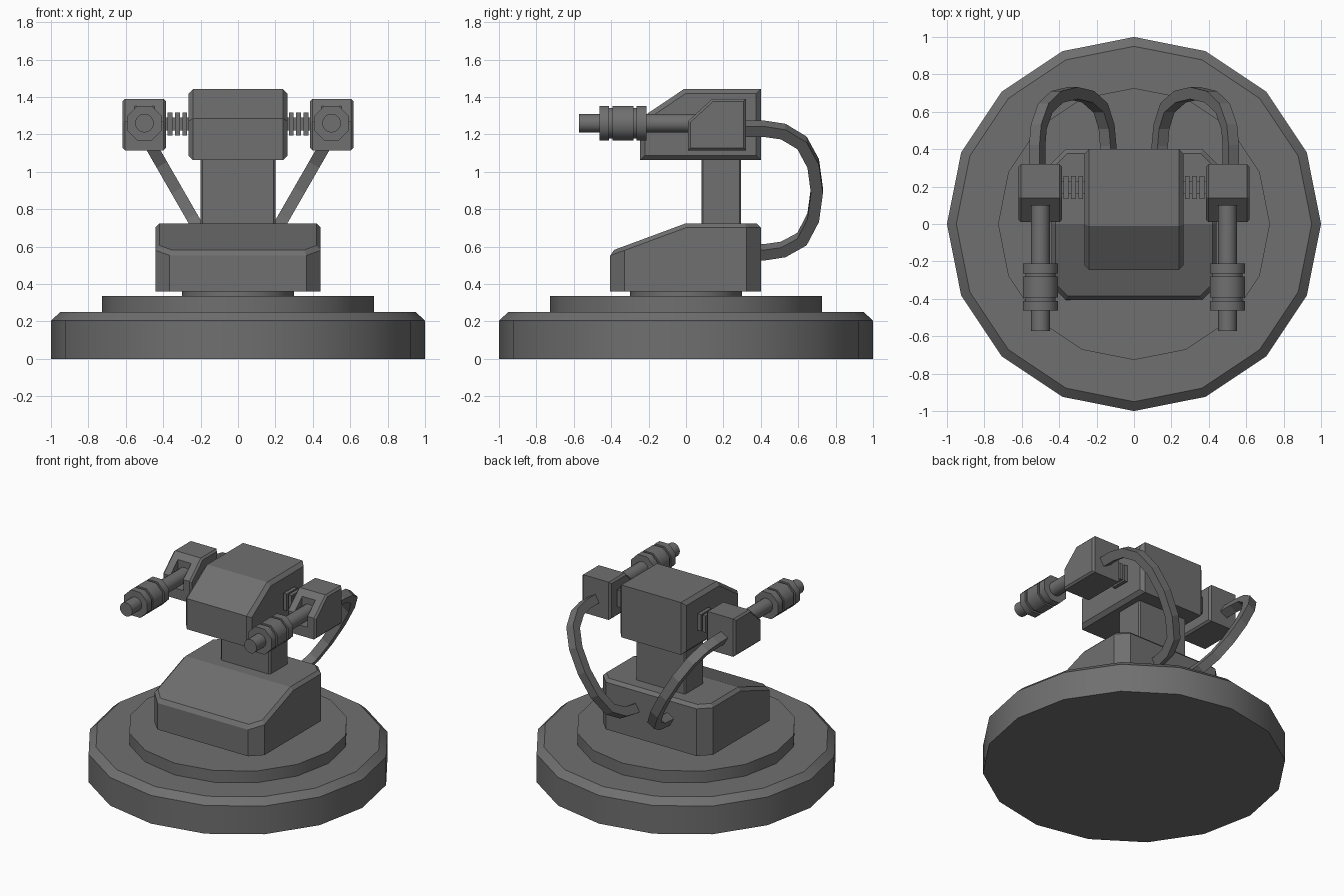
import bpy, bmesh
from math import sin, cos, pi
from mathutils import Matrix, Vector

if "Cube" in bpy.data.objects:
    bpy.data.objects.remove(bpy.data.objects["Cube"])

dark = bpy.data.materials.new("dark_metal")
dark.diffuse_color = (0.16, 0.16, 0.16, 1)
dark.use_nodes = True
dark.node_tree.nodes["Principled BSDF"].inputs["Base Color"].default_value = dark.diffuse_color


def finish(bm, name, mirror=False, smooth=0):
    bmesh.ops.recalc_face_normals(bm, faces=bm.faces)
    me = bpy.data.meshes.new(name)
    bm.to_mesh(me)
    bm.free()
    me.materials.append(dark)
    ob = bpy.data.objects.new(name, me)
    bpy.context.collection.objects.link(ob)
    if smooth:
        bpy.ops.object.select_all(action='DESELECT')
        ob.select_set(True)
        bpy.context.view_layer.objects.active = ob
        bpy.ops.object.shade_smooth_by_angle(angle=smooth)
    if mirror:
        ob.modifiers.new("mirror", 'MIRROR').use_mirror_merge = False
    return ob


def bevel(bm, test, width):
    bm.normal_update()
    bmesh.ops.bevel(bm, geom=[e for e in bm.edges if test(e)], offset=width,
                    segments=1, profile=0.5, affect='EDGES')
    bm.normal_update()


def prism(profile, x0, x1):
    """Side (y, z) profile extruded along x."""
    bm = bmesh.new()
    face = bm.faces.new([bm.verts.new((x0, y, z)) for y, z in profile])
    ext = bmesh.ops.extrude_face_region(bm, geom=[face], use_keep_orig=True)
    bmesh.ops.translate(bm, vec=(x1 - x0, 0, 0),
                        verts=[v for v in ext['geom'] if isinstance(v, bmesh.types.BMVert)])
    bmesh.ops.recalc_face_normals(bm, faces=bm.faces)
    return bm


def skin(rings):
    """Closed tube through equal rings of points."""
    bm = bmesh.new()
    rings = [[bm.verts.new(p) for p in ring] for ring in rings]
    n = len(rings[0])
    for a, b in zip(rings, rings[1:]):
        for i in range(n):
            j = (i + 1) % n
            bm.faces.new((a[i], a[j], b[j], b[i]))
    bm.faces.new(rings[0])
    bm.faces.new(rings[-1])
    return bm


def lathe(profile, sides, mat=Matrix(), phase=0.0):
    """(radius, height) profile turned about z, then moved by mat."""
    angles = [phase + 2 * pi * i / sides for i in range(sides)]
    return skin([[mat @ Vector((r * cos(a), r * sin(a), h)) for a in angles] for r, h in profile])


def rim(e):
    return any(abs(f.normal.x) > 0.9 for f in e.link_faces)


def upright(e):
    d = e.verts[0].co - e.verts[1].co
    return abs(d.x) + abs(d.y) < 1e-4


# Round stepped base with turntable neck
finish(lathe([(1, 0), (1, 0.205), (0.95, 0.25), (0.727, 0.25), (0.727, 0.335),
              (0.3, 0.335), (0.3, 0.37)], 16), "base", smooth=0.5)

# Wedge-fronted lower body
bm = prism([(-0.405, 0.36), (-0.405, 0.575), (0, 0.725), (0.4, 0.725), (0.4, 0.36)], -0.442, 0.442)
bevel(bm, upright, 0.077)
bevel(bm, lambda e: sum(f.normal.z > 0.5 for f in e.link_faces) == 1, 0.022)
finish(bm, "lower_body")

# Column
bm = prism([(0.082, 0.7), (0.082, 1.08), (0.295, 1.08), (0.295, 0.7)], -0.2, 0.2)
bevel(bm, upright, 0.01)
finish(bm, "column")

# Head
bm = prism([(-0.245, 1.062), (-0.245, 1.285), (-0.01, 1.443), (0.4, 1.443), (0.4, 1.062)], -0.265, 0.265)
bevel(bm, rim, 0.025)
finish(bm, "head")

# Gun housings, notched where the barrel enters
bm = prism([(0.01, 1.115), (0.01, 1.27), (0.14, 1.39), (0.32, 1.39), (0.32, 1.115)], 0.385, 0.617)
bevel(bm, rim, 0.013)
housing = finish(bm, "gun_housing")
cutter = finish(prism([(-0.1, 1.19), (-0.1, 1.5), (0.1, 1.5), (0.1, 1.19)], 0.447, 0.553), "notch_cutter")
cutter.hide_render = True
cutter.hide_viewport = True
cut = housing.modifiers.new("notch", 'BOOLEAN')
cut.operation = 'DIFFERENCE'
cut.solver = 'EXACT'
cut.object = cutter
housing.modifiers.new("mirror", 'MIRROR').use_mirror_merge = False

# Barrels and ribbed cooling sleeves (turned axis points to the front)
forward = Matrix.Translation((0.5, 0, 1.26)) @ Matrix.Rotation(pi / 2, 4, 'X')
finish(lathe([(0.05, -0.12), (0.05, 0.572)], 16, forward), "barrel", True, 0.85)
R, G = 0.1, 0.088
finish(lathe([(R, 0.212), (R, 0.265), (G, 0.265), (G, 0.282), (R, 0.282), (R, 0.392),
              (G, 0.392), (G, 0.412), (R, 0.412), (R, 0.463)], 8, forward, pi / 8),
       "cooling_sleeve", True, 0.85)

# Side axles with square ribs
side = Matrix.Translation((0, 0.195, 1.255)) @ Matrix.Rotation(pi / 2, 4, 'Y')
axle = [(0.05, 0.25)]
for x in (0.272, 0.311, 0.35):
    axle += [(0.05, x), (0.086, x), (0.086, x + 0.026), (0.05, x + 0.026)]
axle.append((0.05, 0.4))
finish(lathe(axle, 4, side, pi / 4), "side_axle", True)

# Square hoses looping back in a tilted plane, housings to lower body
path = [(0.3, 1.23), (0.42, 1.23), (0.52, 1.215), (0.62, 1.155), (0.68, 1.045), (0.7, 0.9),
        (0.68, 0.755), (0.62, 0.64), (0.52, 0.585), (0.42, 0.57), (0.38, 0.57)]
pts = [Vector((0.138 + (z - 0.57) * 0.575, y, z)) for y, z in path]
across = Vector((0.867, 0, -0.499))
h = 0.032
rings = []
for i, p in enumerate(pts):
    along = (pts[min(i + 1, len(pts) - 1)] - pts[max(i - 1, 0)]).normalized()
    out = across.cross(along).normalized()
    rings.append([p + h * (a * across + b * out) for a, b in ((-1, -1), (1, -1), (1, 1), (-1, 1))])
finish(skin(rings), "hose", True)
